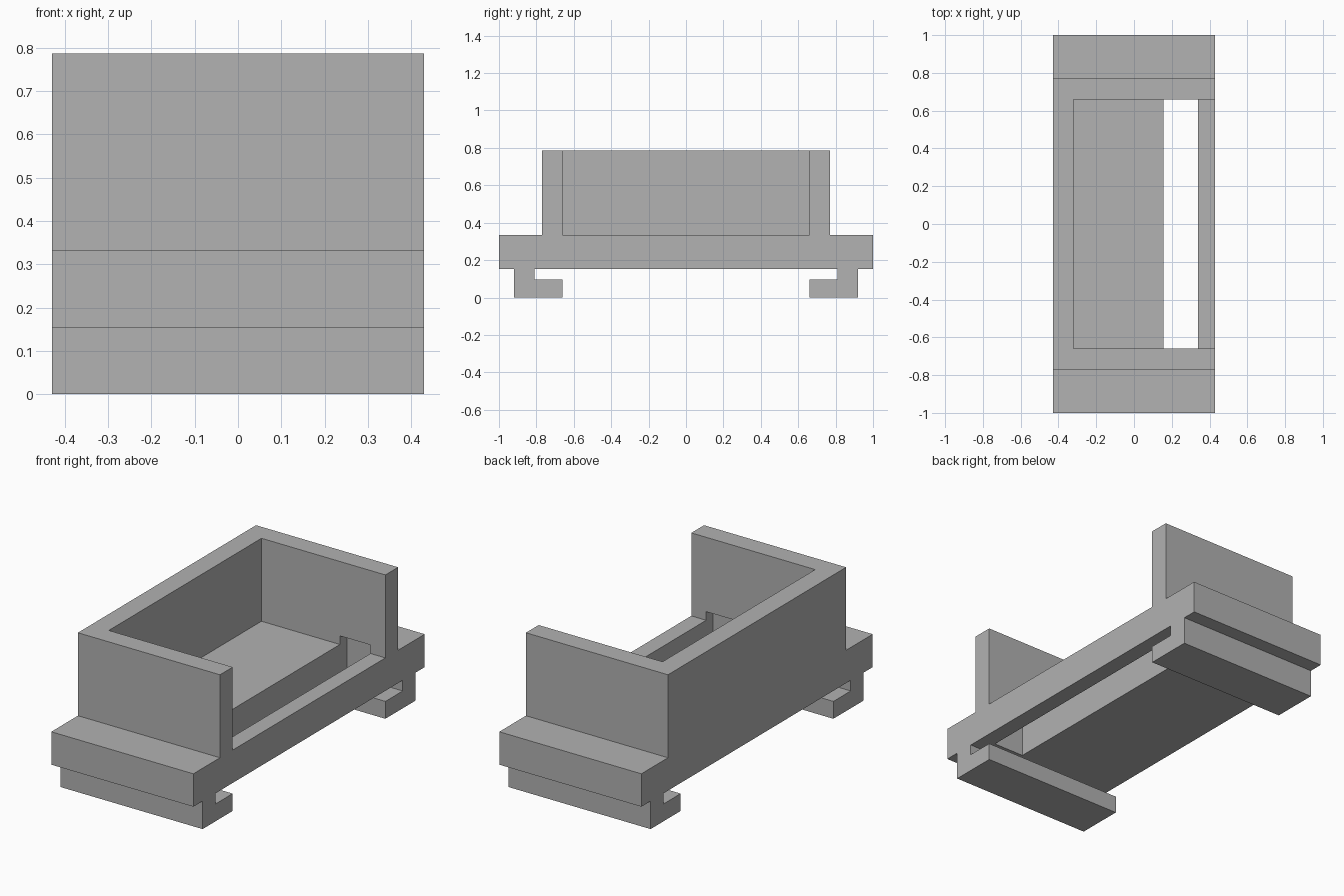
import bpy
import bmesh

default_cube = bpy.data.objects.get("Cube")
if default_cube:
    bpy.data.objects.remove(default_cube, do_unlink=True)

HALF_WIDTH = 0.43
FLOOR, TOP = 0.333, 0.787
INNER = 0.66

grey = bpy.data.materials.new("plain grey")
grey.use_nodes = True
colour = (0.445, 0.445, 0.445, 1)
grey.diffuse_color = colour
grey.node_tree.nodes["Principled BSDF"].inputs["Base Color"].default_value = colour


def finish(name, bm):
    bmesh.ops.recalc_face_normals(bm, faces=bm.faces)
    mesh = bpy.data.meshes.new(name)
    bm.to_mesh(mesh)
    bm.free()
    mesh.materials.append(grey)
    obj = bpy.data.objects.new(name, mesh)
    bpy.context.scene.collection.objects.link(obj)
    return obj


def extrude_profile(name, profile, x0, x1):
    """Extrude a (y, z) outline along x."""
    bm = bmesh.new()
    face = bm.faces.new([bm.verts.new((x0, y, z)) for y, z in profile])
    moved = bmesh.ops.extrude_face_region(bm, geom=[face])["geom"]
    verts = [v for v in moved if isinstance(v, bmesh.types.BMVert)]
    bmesh.ops.translate(bm, verts=verts, vec=(x1 - x0, 0, 0))
    return finish(name, bm)


def cut(target, name, x0, x1, half_y, z0, z1):
    """Subtract a box that is symmetric in y."""
    outline = [(-half_y, z0), (half_y, z0), (half_y, z1), (-half_y, z1)]
    cutter = extrude_profile(name, outline, x0, x1)
    cutter.hide_render = True
    cutter.hide_set(True)
    mod = target.modifiers.new(name, "BOOLEAN")
    mod.operation = "DIFFERENCE"
    mod.solver = "EXACT"
    mod.object = cutter
    return cutter


# Body: half of the side outline, from underside to top, mirrored in y
half = [(0.81, 0.153), (0.81, 0.095), (INNER, 0.095), (INNER, 0), (0.92, 0),
        (0.92, 0.153), (1, 0.153), (1, FLOOR), (0.77, FLOOR), (0.77, TOP)]
outline = half + [(-y, z) for y, z in reversed(half)]
body = extrude_profile("clip_on_tray", outline, -HALF_WIDTH, HALF_WIDTH)

# Tray recess, open on one long side, and the slot through the floor
cutters = [
    cut(body, "tray_recess_cutter", -0.32, 0.6, INNER, FLOOR, 1),
    cut(body, "floor_slot_cutter", 0.155, 0.34, 0.72, 0.1, 0.38),
]

# Bake the cuts and remove the cutters
bpy.context.view_layer.update()
depsgraph = bpy.context.evaluated_depsgraph_get()
baked = bpy.data.meshes.new_from_object(body.evaluated_get(depsgraph))
body.modifiers.clear()
body.data = baked
for cutter in cutters:
    bpy.data.objects.remove(cutter, do_unlink=True)
